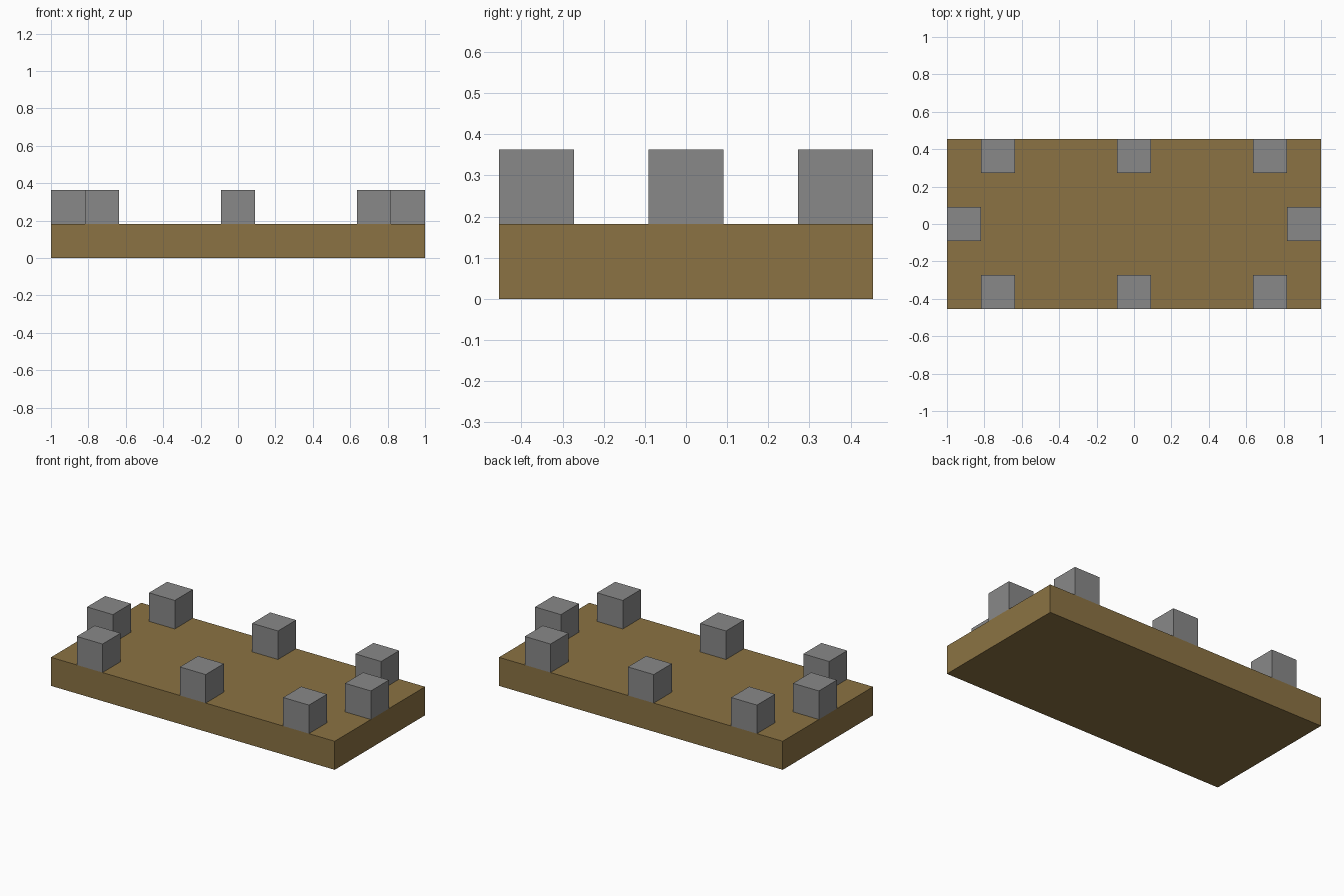
import bpy

cube = bpy.data.objects.get("Cube")
if cube:
    bpy.data.objects.remove(cube, do_unlink=True)

U = 2 / 11  # one block width


def make_material(name, color):
    mat = bpy.data.materials.new(name)
    mat.use_nodes = True
    mat.diffuse_color = color
    mat.node_tree.nodes["Principled BSDF"].inputs["Base Color"].default_value = color
    return mat


def add_box(name, size, center, mat):
    """Box with size and centre given in block widths."""
    bpy.ops.mesh.primitive_cube_add(size=1, location=[c * U for c in center])
    obj = bpy.context.object
    obj.name = name
    obj.scale = [s * U for s in size]
    bpy.ops.object.transform_apply(location=False, rotation=False, scale=True)
    obj.data.materials.append(mat)
    return obj


brown = make_material("earth brown", (0.258, 0.171, 0.056, 1))
grey = make_material("stone grey", (0.25, 0.25, 0.25, 1))

# Base slab
add_box("base_slab", (11, 5, 1), (0, 0, 0.5), brown)

# Three blocks along each long edge
for row, y in (("front", -2), ("back", 2)):
    for column, x in (("right", -4), ("middle", 0), ("left", 4)):
        add_box(f"{row}_{column}_block", (1, 1, 1), (x, y, 1.5), grey)

# One block at the middle of each short edge
for side, x in (("right", -5), ("left", 5)):
    add_box(f"{side}_end_block", (1, 1, 1), (x, 0, 1.5), grey)
